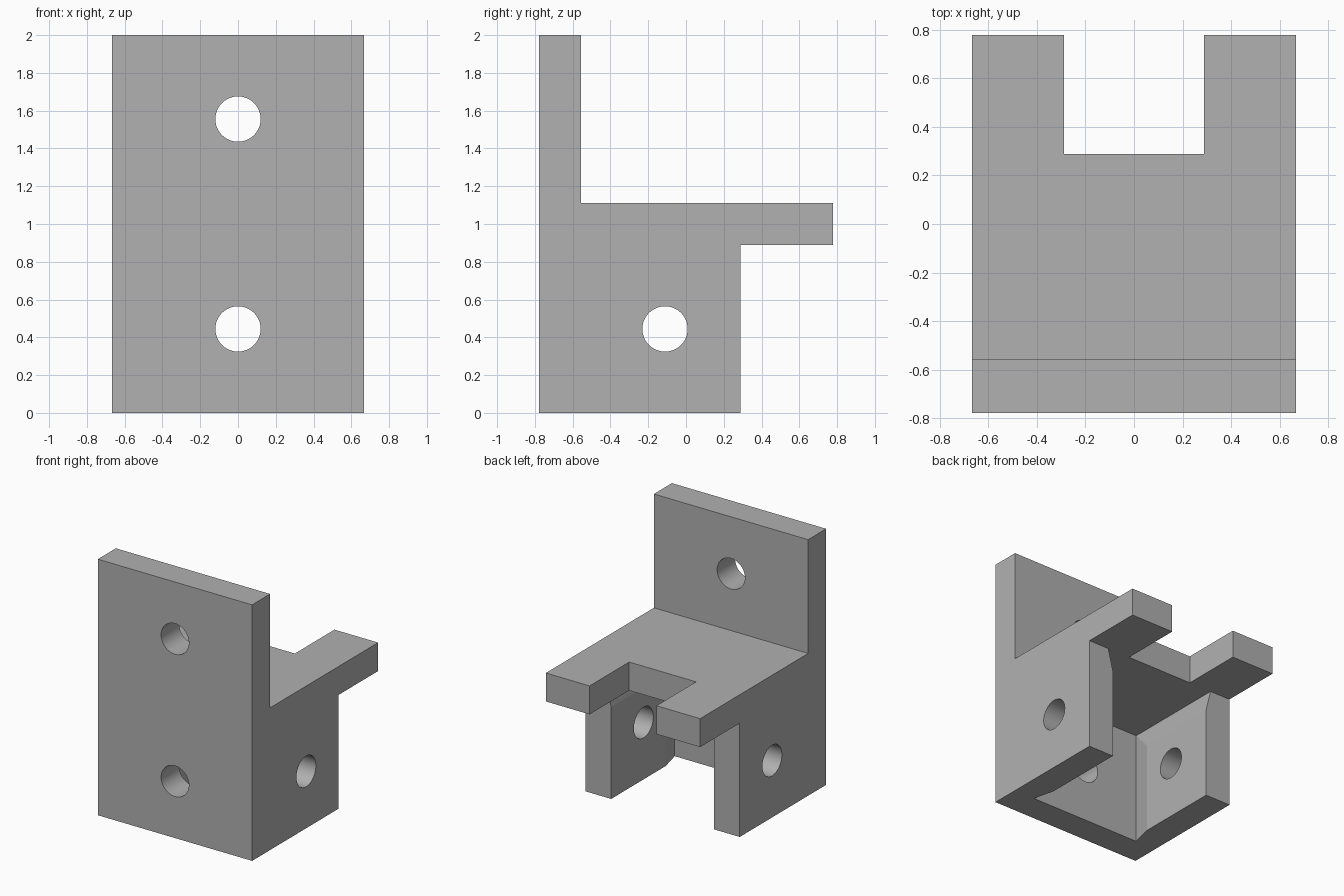
import bpy
import bmesh
import math
from mathutils import Vector

cube = bpy.data.objects.get("Cube")
if cube:
    bpy.data.objects.remove(cube, do_unlink=True)

U = 2 / 9               # one plate thickness
HALF_W = 3 * U          # half width of the bracket
FRONT, BACK = -3.5 * U, 3.5 * U
WALL_END = 1.3 * U      # where the side walls stop
SHELF_LOW, SHELF_TOP = 4 * U, 5 * U
INNER = 2 * U           # half width between the walls
RELIEF = 0.19 * U       # depth of the corner relief
RUN = 0.77 * U          # length of the corner relief
HOLE_R = 0.12

grey = bpy.data.materials.new("plain grey")
grey.use_nodes = True
colour = (0.44, 0.44, 0.44, 1)
grey.diffuse_color = colour
grey.node_tree.nodes["Principled BSDF"].inputs["Base Color"].default_value = colour


def prism(name, points, offset):
    """Extrude a closed 3D outline by an offset vector."""
    bm = bmesh.new()
    face = bm.faces.new([bm.verts.new(p) for p in points])
    out = bmesh.ops.extrude_face_region(bm, geom=[face])
    verts = [v for v in out["geom"] if isinstance(v, bmesh.types.BMVert)]
    bmesh.ops.translate(bm, verts=verts, vec=Vector(offset))
    bmesh.ops.recalc_face_normals(bm, faces=bm.faces)
    mesh = bpy.data.meshes.new(name)
    bm.to_mesh(mesh)
    bm.free()
    obj = bpy.data.objects.new(name, mesh)
    bpy.context.collection.objects.link(obj)
    return obj


def mirrored(half):
    """Complete a half outline of (x, t) points across x = 0."""
    return half + [(-x, t) for x, t in reversed(half)]


def circle(u, v):
    steps = [math.tau * i / 48 for i in range(48)]
    return [(u + HOLE_R * math.cos(a), v + HOLE_R * math.sin(a)) for a in steps]


# Solid bracket from its side outline
side = [(FRONT, 0), (WALL_END, 0), (WALL_END, SHELF_LOW), (BACK, SHELF_LOW),
        (BACK, SHELF_TOP), (FRONT + U, SHELF_TOP), (FRONT + U, 2), (FRONT, 2)]
bracket = prism("bracket", [(-HALF_W, y, z) for y, z in side], (2 * HALF_W, 0, 0))
bracket.data.materials.append(grey)

cutters = []
plate_in = FRONT + U

# Cavity under the shelf, flared toward the plate and toward the shelf
plan = mirrored([(INNER, 1), (INNER, plate_in + RUN), (INNER + RELIEF, plate_in)])
cutters.append(prism("plan_cavity", [(x, y, -1) for x, y in plan], (0, 0, 1 + SHELF_LOW)))
rise = mirrored([(INNER, -1), (INNER, SHELF_LOW - RUN), (INNER + RELIEF, SHELF_LOW)])
cutters.append(prism("rise_cavity", [(x, plate_in, z) for x, z in rise], (0, 1 - plate_in, 0)))

# Notch in the shelf
notch = mirrored([(WALL_END, 1), (WALL_END, WALL_END)])
cutters.append(prism("shelf_notch", [(x, y, SHELF_LOW - 0.1) for x, y in notch], (0, 0, 0.5)))

# Screw holes through the plate and both walls
for z in (2 * U, 7 * U):
    cutters.append(prism("plate_hole", [(x, -1, z) for x, z in circle(0, z)], (0, 0.7, 0)))
cutters.append(prism("wall_hole", [(-1, y, z) for y, z in circle(-U / 2, 2 * U)], (2, 0, 0)))

for cutter in cutters:
    cutter.hide_render = True
    mod = bracket.modifiers.new(cutter.name, "BOOLEAN")
    mod.operation = "DIFFERENCE"
    mod.solver = "EXACT"
    mod.object = cutter

# Bake the cuts and discard the cutters
bpy.context.view_layer.update()
graph = bpy.context.evaluated_depsgraph_get()
cut_mesh = bpy.data.meshes.new_from_object(bracket.evaluated_get(graph))
bracket.modifiers.clear()
bracket.data = cut_mesh
for cutter in cutters:
    bpy.data.objects.remove(cutter, do_unlink=True)

# Smooth hole walls, crisp edges elsewhere
bpy.ops.object.select_all(action="DESELECT")
bracket.select_set(True)
bpy.context.view_layer.objects.active = bracket
bpy.ops.object.shade_smooth_by_angle(angle=math.radians(12))
